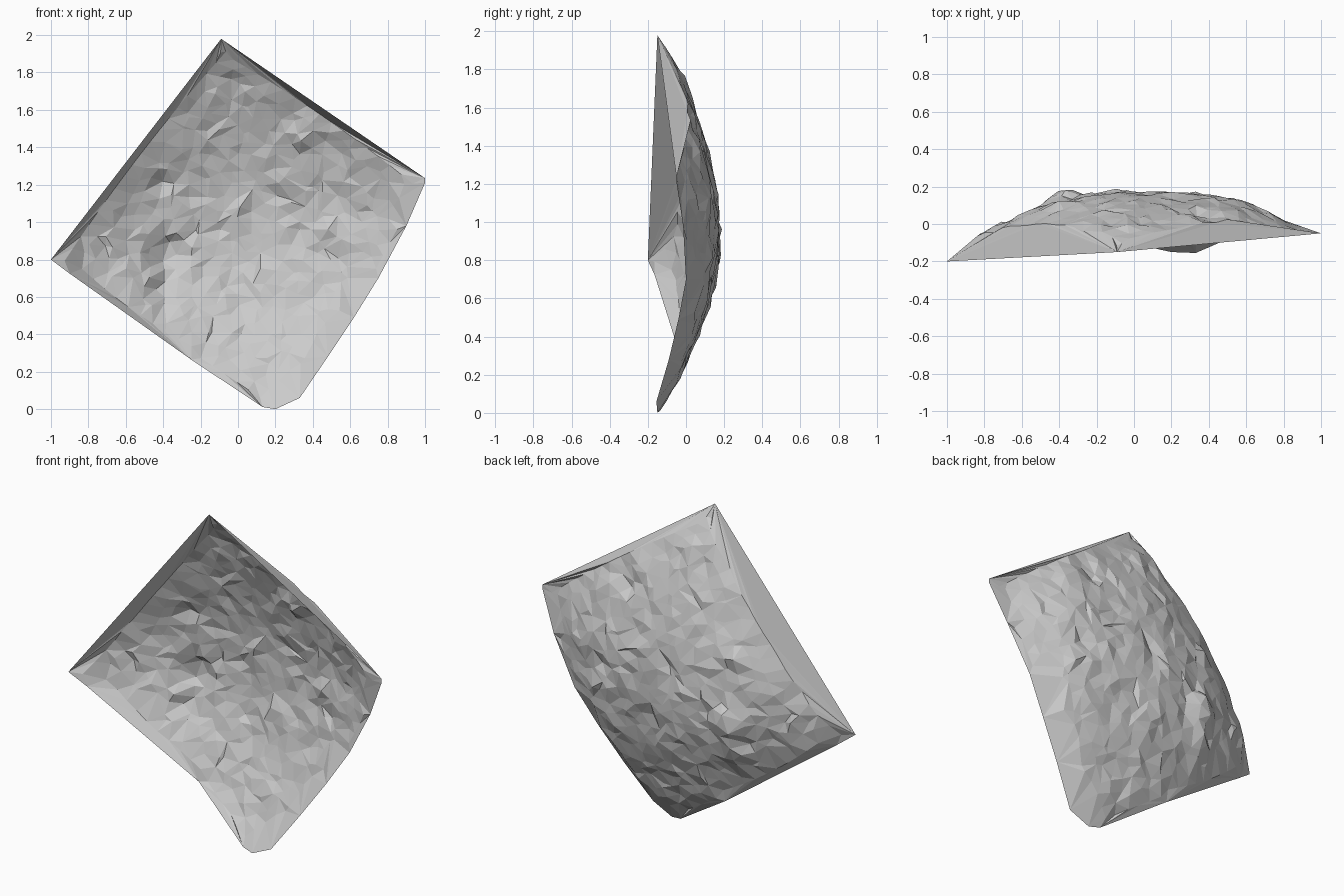
import bpy, bmesh, random
from math import exp
from mathutils import Vector, geometry, noise

if "Cube" in bpy.data.objects:
    bpy.data.objects.remove(bpy.data.objects["Cube"])

random.seed(4)

# depth profiles (highest y) across x and up z
ACROSS = [(-1, -.18), (-.87, -.06), (-.75, .0), (-.57, .075), (-.42, .125), (-.2, .17), (0, .185),
          (.3, .17), (.52, .15), (.65, .105), (.8, .045), (1, -.02)]
UP = [(0, -.085), (.1, -.05), (.23, .01), (.4, .075), (.6, .14), (.85, .185), (1.05, .185),
      (1.2, .165), (1.4, .115), (1.6, .06), (1.75, .01), (1.87, -.05), (1.98, -.12)]
# outline corners: x, z, y, running counter-clockwise from the left corner
RIM = [(-1, .80, -.20), (-.9, .725, -.165), (-.25, .265, -.02), (.13, .012, -.135),
       (.2, 0, -.15), (.33, .06, -.155), (.48, .28, -.09), (.62, .49, -.04), (.75, .7, .0),
       (.9, .98, -.015), (1, 1.21, -.05), (1, 1.235, -.05), (-.09, 1.98, -.15)]
# rough spots: x, z, radius, depth
DENTS = [(-.37, .82, .13, .07), (-.38, .65, .1, .055), (-.42, 1.2, .07, .04),
         (0, 1.06, .07, -.03), (.47, .95, .07, -.035), (.34, 1.48, .08, -.025),
         (-.17, .27, .05, .02), (-.6, 1.04, .06, .02)]
STEP = .066


def lerp_profile(profile, t):
    for (a, ya), (b, yb) in zip(profile, profile[1:]):
        if t <= b:
            return ya + (yb - ya) * max(0, (t - a) / (b - a))
    return profile[-1][1]


sides = list(zip(RIM, RIM[1:] + RIM[:1]))


def inset(x, z):
    # smallest distance to the outline, positive inside
    best = 9
    for (ax, az, _), (bx, bz, _) in sides:
        ex, ez = bx - ax, bz - az
        best = min(best, (ex * (z - az) - ez * (x - ax)) / (ex * ex + ez * ez) ** .5)
    return best


def depth(x, z):
    y = lerp_profile(ACROSS, x) + lerp_profile(UP, z) - .192
    y -= .035 * exp(-max(0, inset(x, z)) / .13)
    for dx, dz, r, h in DENTS:
        d = ((x - dx) ** 2 + (z - dz) ** 2) / (r * r)
        if d < 1:
            y += h * (1 - d)
    y += .012 * noise.noise(Vector((x * 5, z * 5, 2)))
    return min(.2, y + random.gauss(0, .006))


# rim corners joined by straight chords, and a bowed inner row that makes the steep flanks
flat = [Vector(p[:2]) for p in RIM]
ys = [p[2] for p in RIM]
inner = []
for a, b in sides:
    a, b = Vector(a[:2]), Vector(b[:2])
    run = (b - a).length
    normal = Vector((a.y - b.y, b.x - a.x)) / run
    n = max(1, round(run / .08))
    for i in range(n):
        t = (i + .5) / n
        bow = .035 + (.03 * (2 * t - 1) ** 2 if run > .6 else 0)
        q = a.lerp(b, t) + normal * bow
        if inset(*q) > .03 and run > .3:
            inner.append(q)
rim_count = len(flat)

# scattered interior points
cells = int(2 / STEP) + 1
for i in range(cells):
    for j in range(cells):
        q = Vector((-1 + (i + random.uniform(-.1, .8)) * STEP,
                    (j + random.uniform(-.1, .8)) * STEP))
        if inset(*q) > .08:
            inner.append(q)
flat += inner
ys += [depth(*q) for q in inner]

# triangulate the sheet
loop = [(i, (i + 1) % rim_count) for i in range(rim_count)]
out = geometry.delaunay_2d_cdt(flat, loop, [list(range(rim_count))], 1, 1e-5)
verts, faces, origin = out[0], out[2], out[3]
bm = bmesh.new()
points = [bm.verts.new((v.x, ys[o[0]] if o else depth(v.x, v.y), v.y))
          for v, o in zip(verts, origin)]
for f in faces:
    bm.faces.new([points[k] for k in reversed(f)])
bmesh.ops.triangulate(bm, faces=bm.faces[:])

# surface faces outwards on the bulging back
mesh = bpy.data.meshes.new("curved_rock_sheet")
bm.to_mesh(mesh)
bm.free()
sheet = bpy.data.objects.new("curved_rock_sheet", mesh)
bpy.context.collection.objects.link(sheet)
